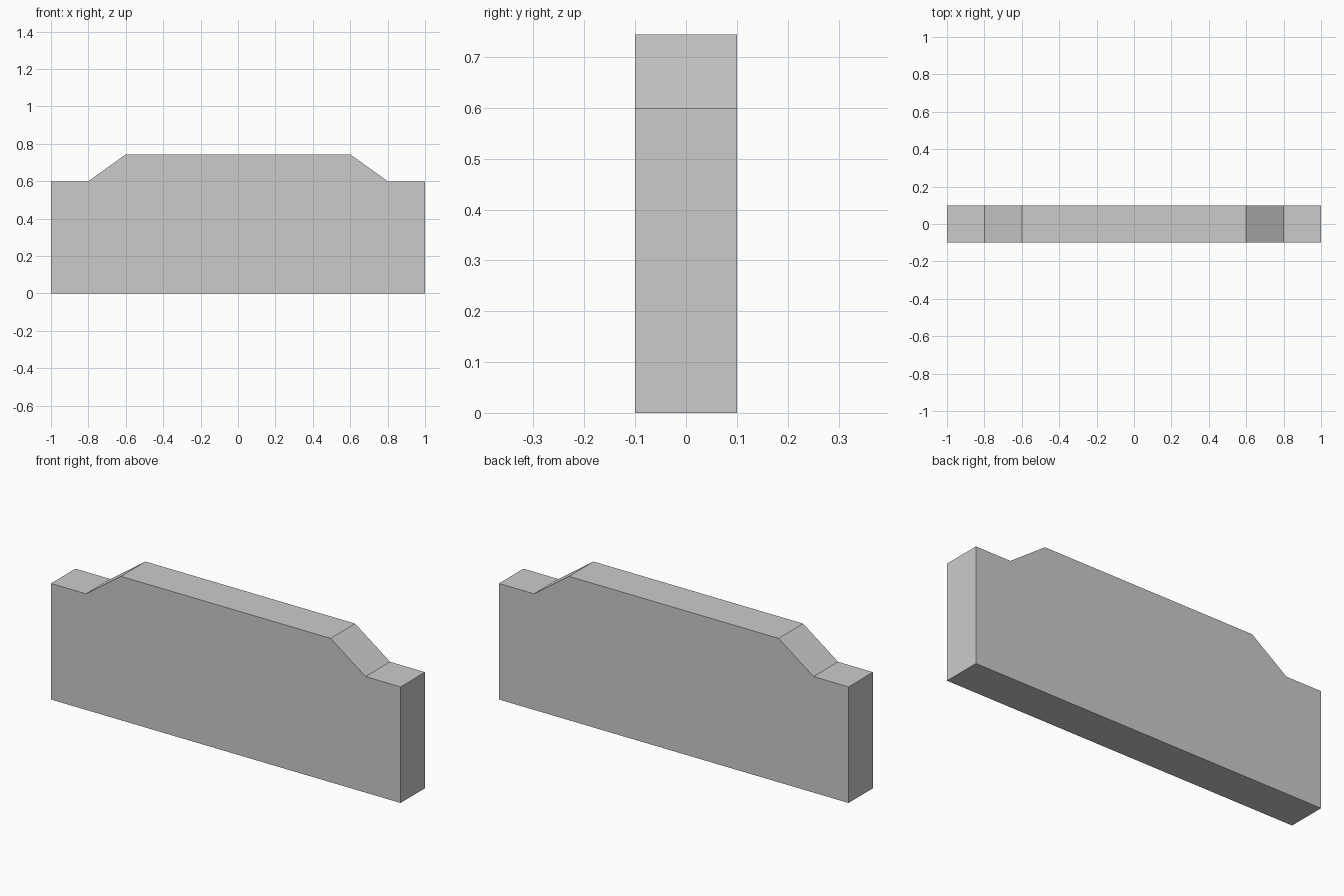
import bpy
import bmesh

if "Cube" in bpy.data.objects:
    bpy.data.objects.remove(bpy.data.objects["Cube"])

HALF_DEPTH = 0.1

# Right half of the stepped outline (x, z), mirrored to the left
right = [(1.0, 0.0), (1.0, 0.6), (0.8, 0.6), (0.6, 0.744)]
outline = right + [(-x, z) for x, z in reversed(right)]

# Barrier panel: outline extruded from front to back
bm = bmesh.new()
front = bm.faces.new([bm.verts.new((x, -HALF_DEPTH, z)) for x, z in outline])
result = bmesh.ops.extrude_face_region(bm, geom=[front], use_keep_orig=True)
back = [v for v in result["geom"] if isinstance(v, bmesh.types.BMVert)]
bmesh.ops.translate(bm, verts=back, vec=(0, 2 * HALF_DEPTH, 0))
bmesh.ops.recalc_face_normals(bm, faces=bm.faces)

mesh = bpy.data.meshes.new("stepped_wall_panel")
bm.to_mesh(mesh)
bm.free()
panel = bpy.data.objects.new("stepped_wall_panel", mesh)
bpy.context.collection.objects.link(panel)
